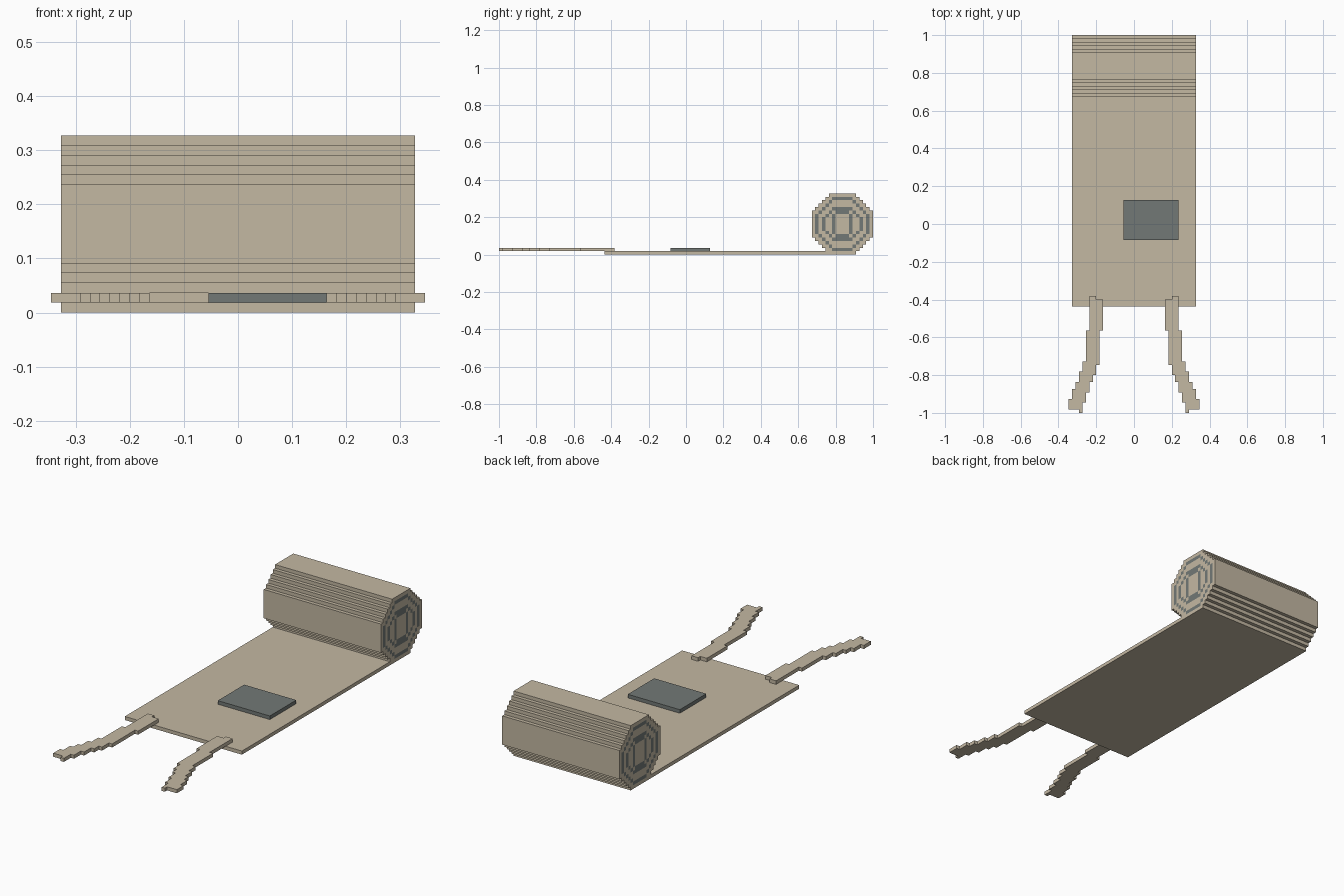
import bpy, bmesh

if "Cube" in bpy.data.objects:
    bpy.data.objects.remove(bpy.data.objects["Cube"])

S = 2 / 110          # size of one step in the blocky grid


def material(name, rgb):
    m = bpy.data.materials.new(name)
    m.diffuse_color = (*rgb, 1)
    m.use_nodes = True
    m.node_tree.nodes["Principled BSDF"].inputs["Base Color"].default_value = m.diffuse_color
    return m


TAN = material("tan canvas", (0.55, 0.48, 0.365))
GREY = material("slate grey", (0.17, 0.19, 0.18))


def finish(name, bm, *mats):
    bmesh.ops.remove_doubles(bm, verts=bm.verts, dist=1e-5)
    bmesh.ops.recalc_face_normals(bm, faces=bm.faces)
    me = bpy.data.meshes.new(name)
    bm.to_mesh(me)
    bm.free()
    for m in mats:
        me.materials.append(m)
    ob = bpy.data.objects.new(name, me)
    bpy.context.collection.objects.link(ob)
    return ob


def slab(name, outline, z0, z1, mat):
    """Extrude an outline given in grid steps (x from centre, y from the front)."""
    bm = bmesh.new()
    f = bm.faces.new([bm.verts.new((x * S, y * S - 1, z0 * S)) for x, y in outline])
    r = bmesh.ops.extrude_face_region(bm, geom=[f])
    top = [v for v in r["geom"] if isinstance(v, bmesh.types.BMVert)]
    bmesh.ops.translate(bm, verts=top, vec=(0, 0, (z1 - z0) * S))
    return finish(name, bm, mat)


def rect(x0, x1, y0, y1):
    return [(x0, y0), (x1, y0), (x1, y1), (x0, y1)]


# Unrolled mat and the grey patch lying on it
slab("mat", rect(-18, 18, 31, 105), 0, 1, TAN)
slab("patch", rect(-3, 13, 50.4, 62), 1, 2, GREY)

# Two loose straps: stepped edges as (x, y where that step ends)
outer = [(16, 1), (19, 4), (18, 7), (17, 9), (16, 12), (15, 15), (14, 24), (13, 34)]
inner = [(15, 3), (14, 6), (13, 9), (12, 11), (11, 14), (10, 24), (9, 33), (11, 34)]


def stair(steps):
    pts, y = [], 0
    for x, end in steps:
        pts += [(x, y), (x, end)]
        y = end
    return pts


# the outer edge widens right after the single-step tip
outline = stair(outer) + stair(inner)[::-1]
strap = slab("straps", outline, 1, 2, TAN)
strap.modifiers.new("Mirror", "MIRROR")

# Rolled part: blocky octagon section, spiral layers coloured on the ends
RINGS = [(7.5, 7.5, 10), (5.5, 4.5, 7), (2.5, 3.5, 5)]


def inside(i, j):
    half = min(9, 4 + j, 21 - j)
    return 1 <= j <= 17 and 9 - half <= i < 9 + half


def dark(i, j):
    u, v = abs(i - 8.5), abs(j - 8.5)
    for ru, rv, diag in RINGS:
        if u <= ru and v <= rv and u + v <= diag and (
                u == ru or v == rv or u + v == diag):
            return 1
    return 0


bm = bmesh.new()
W = 18 * S


def quad(pts, mat=0):
    f = bm.faces.new([bm.verts.new((x, 1 - W + y * S, z * S)) for x, y, z in pts])
    f.material_index = mat


for i in range(18):
    for j in range(18):
        if not inside(i, j):
            continue
        for x in (-W, W):
            quad([(x, i, j), (x, i + 1, j), (x, i + 1, j + 1), (x, i, j + 1)], dark(i, j))
        for di, dj, a, b in ((-1, 0, (i, j), (i, j + 1)), (1, 0, (i + 1, j), (i + 1, j + 1)),
                             (0, -1, (i, j), (i + 1, j)), (0, 1, (i, j + 1), (i + 1, j + 1))):
            if not inside(i + di, j + dj):
                quad([(-W, *a), (W, *a), (W, *b), (-W, *b)])
finish("rolled_end", bm, TAN, GREY)
